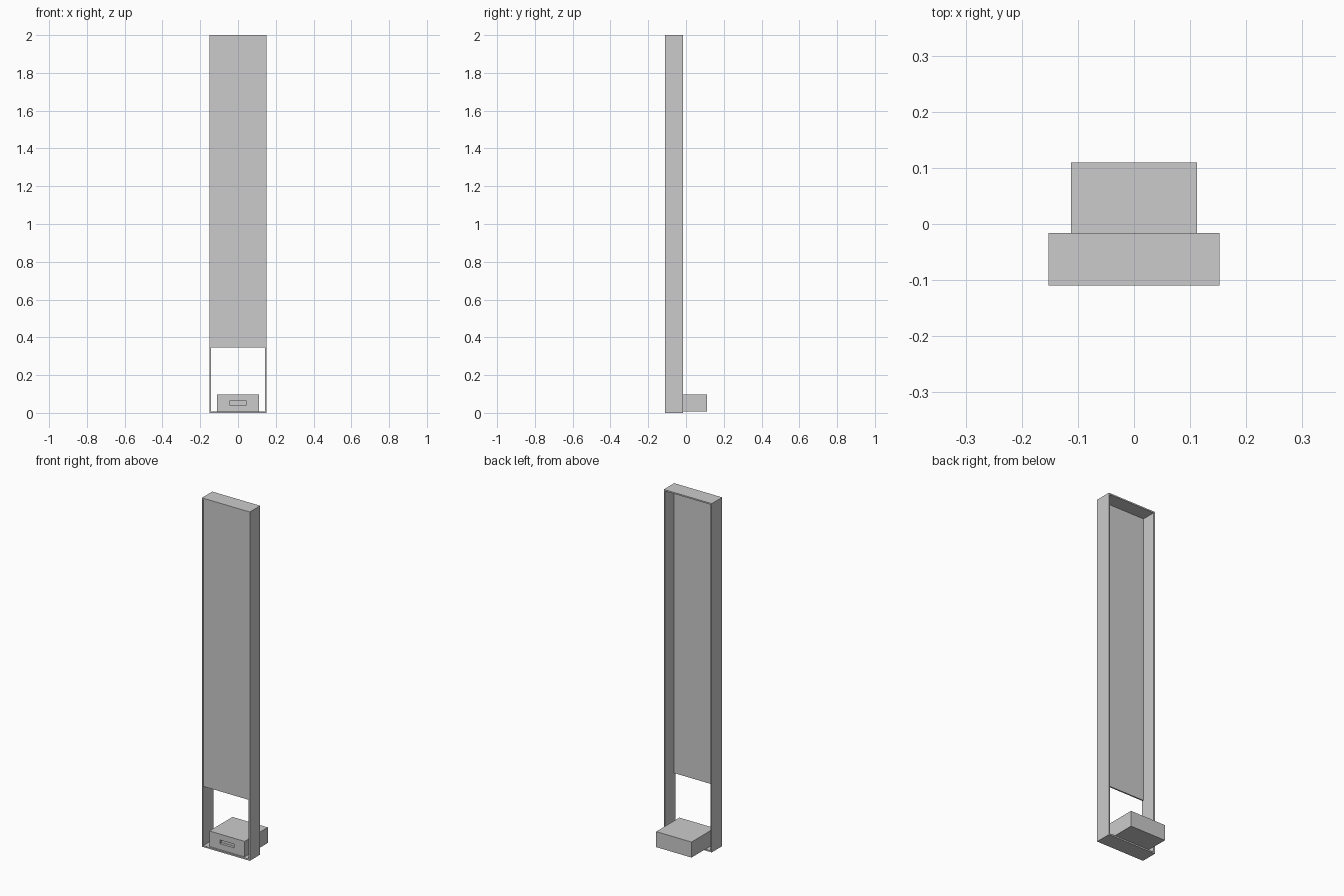
import bpy, bmesh

if "Cube" in bpy.data.objects:
    bpy.data.objects.remove(bpy.data.objects["Cube"])

def box(name, x0, x1, y0, y1, z0, z1):
    bm = bmesh.new()
    bmesh.ops.create_cube(bm, size=1)
    for v in bm.verts:
        v.co.x = x1 if v.co.x > 0 else x0
        v.co.y = y1 if v.co.y > 0 else y0
        v.co.z = z1 if v.co.z > 0 else z0
    me = bpy.data.meshes.new(name)
    bm.to_mesh(me)
    bm.free()
    ob = bpy.data.objects.new(name, me)
    bpy.context.collection.objects.link(ob)
    return ob

W, T = 0.152, 0.008          # half width and board thickness
F, B = -0.11, -0.016         # front and back of the frame

# Open rectangular frame
for side, s in (("left", -1), ("right", 1)):
    xs = sorted((s * W, s * (W - T)))
    box(side + "_wall", xs[0], xs[1], F, B, 0, 2)
box("top_board", -W + T, W - T, F, B, 2 - T, 2)
box("bottom_board", -W + T, W - T, F, B, 0, T)

# Tall front panel, set slightly back in the frame
box("front_panel", -W + T, W - T, F + 0.005, F + 0.013, 0.345, 2 - T)

# Box at the base, with a recessed slot in its front
base = box("base_box", -0.112, 0.112, -0.1, 0.11, T, 0.097)
bm = bmesh.new()
bm.from_mesh(base.data)
front = min(bm.faces, key=lambda f: f.calc_center_median().y)
bmesh.ops.inset_individual(bm, faces=[front], thickness=0.02)
for v in front.verts:
    v.co.x = 0.045 if v.co.x > 0 else -0.045
    v.co.z = 0.063 if v.co.z > 0.052 else 0.042
slot = bmesh.ops.extrude_discrete_faces(bm, faces=[front])["faces"]
for f in slot:
    for v in f.verts:
        v.co.y += 0.015
bm.to_mesh(base.data)
bm.free()
